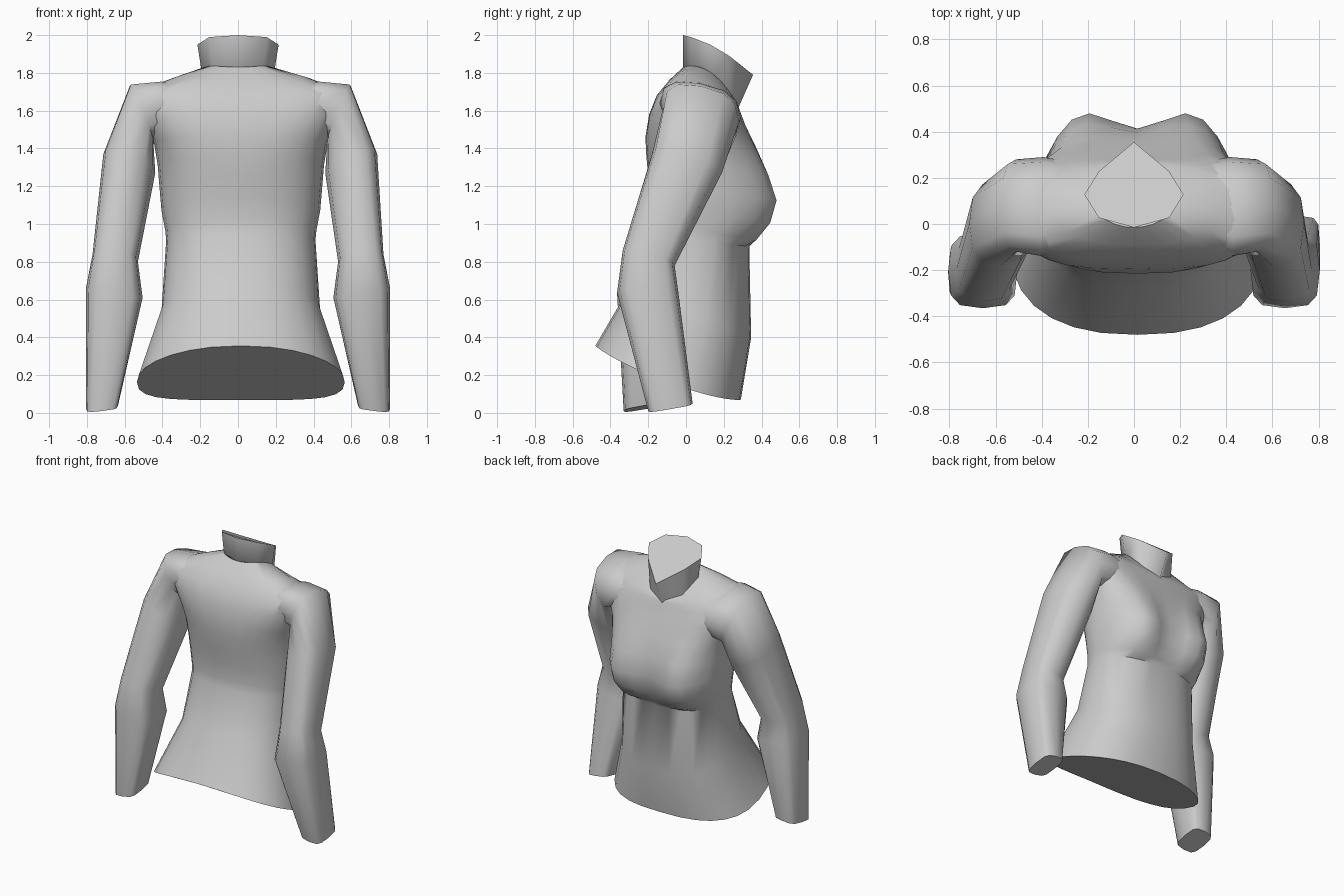
import bpy, bmesh, math
from mathutils import Vector

if "Cube" in bpy.data.objects:
    bpy.data.objects.remove(bpy.data.objects["Cube"])


def loft(name, rings, angle=50):
    """Skin a list of equal-length point rings and cap both ends."""
    bm = bmesh.new()
    rows = [[bm.verts.new(p) for p in ring] for ring in rings]
    n = len(rows[0])
    for a, b in zip(rows, rows[1:]):
        for i in range(n):
            bm.faces.new((a[i], a[(i + 1) % n], b[(i + 1) % n], b[i]))
    bm.faces.new(rows[0])
    bm.faces.new(rows[-1])
    bmesh.ops.recalc_face_normals(bm, faces=bm.faces)
    me = bpy.data.meshes.new(name)
    bm.to_mesh(me)
    bm.free()
    ob = bpy.data.objects.new(name, me)
    bpy.context.collection.objects.link(ob)
    bpy.ops.object.select_all(action='DESELECT')
    ob.select_set(True)
    bpy.context.view_layer.objects.active = ob
    bpy.ops.object.shade_smooth_by_angle(angle=math.radians(angle))
    return ob


def spow(v, e):
    return math.copysign(abs(v) ** e, v)


def body_ring(hx, yb, zb, yf, zf, power, lift=0.0, bust=0.0, cx=0.015, n=28):
    """Squared-off oval sloping from back (yb, zb) to front (yf, zf).
    lift raises the sides, bust pushes out two mounds at the front."""
    pts = []
    for i in range(n):
        t = 2 * math.pi * i / n
        x, s = spow(math.cos(t), 2 / power), spow(math.sin(t), 2 / power)
        f = (s + 1) / 2
        y = yb + (yf - yb) * f
        if s > 0:
            y += bust * s ** 0.3 * math.exp(-((abs(hx * x) - 0.26) / 0.16) ** 2)
        pts.append((cx + hx * x, y, zb + (zf - zb) * f + lift * x * x))
    return pts


# torso from hem to neck base, with the bust and shoulders shaped in
loft("torso", [body_ring(*r) for r in (
    (0.55, -0.48, 0.355, 0.29, 0.07, 2.4, -0.05),
    (0.42, -0.29, 0.68, 0.345, 0.40, 2.3),
    (0.395, -0.18, 0.95, 0.335, 0.88, 2.3),
    (0.40, -0.175, 1.02, 0.345, 0.91, 2.3, 0.0, 0.06),
    (0.42, -0.18, 1.14, 0.38, 1.00, 2.3, 0.0, 0.105),
    (0.43, -0.20, 1.25, 0.405, 1.12, 2.3, 0.0, 0.115),
    (0.44, -0.21, 1.36, 0.39, 1.26, 2.4, 0.0, 0.075),
    (0.46, -0.215, 1.46, 0.36, 1.40, 2.7, 0.0, 0.03),
    (0.51, -0.195, 1.58, 0.315, 1.52, 3.2, 0.0, 0.005),
    (0.57, -0.155, 1.68, 0.285, 1.60, 3.2, 0.04),
    (0.37, -0.09, 1.76, 0.275, 1.63, 2.5, 0.06),
    (0.19, -0.015, 1.83, 0.27, 1.64, 2.0, 0.07, 0.0, 0.0))])

# flared, slanted collar: eight sides with a point at the throat
base = body_ring(0.185, -0.015, 1.81, 0.275, 1.61, 2, 0.05, 0, 0.0, 8)
top = body_ring(0.215, -0.015, 2.0, 0.27, 1.86, 2, 0.02, 0, 0.0, 8)
top[2] = (0.0, 0.355, 1.79)
loft("neck", [base, top], 75)


def arm_ring(outer, inner, yb, yf, tilt=0.0, e=0.75, n=12):
    """Oval through an outer and inner (x, z) point; tilt lowers its front."""
    o, i = Vector(outer), Vector(inner)
    c, u = (o + i) / 2, (o - i) / 2
    pts = []
    for k in range(n):
        t = 2 * math.pi * k / n
        a, b = spow(math.cos(t), e), spow(math.sin(t), e)
        pts.append((c.x + u.x * a, (yb + yf) / 2 + (yf - yb) / 2 * b,
                    c.y + u.y * a - tilt * b))
    return pts


# arms: the same upper arm mirrored, wrists swung differently
for side, name, wrist in ((1, "right_arm", (-0.20, 0.035)),
                          (-1, "left_arm", (-0.33, -0.10))):
    rings = [
        arm_ring((0.28, 1.72), (0.30, 1.48), -0.09, 0.27, 0.04),
        arm_ring((0.42, 1.745), (0.39, 1.45), -0.14, 0.29, 0.04),
        arm_ring((0.585, 1.73), (0.46, 1.43), -0.12, 0.28, 0.04),
        arm_ring((0.725, 1.37), (0.45, 1.27), -0.18, 0.19, 0.05),
        arm_ring((0.77, 0.84), (0.53, 0.80), -0.335, -0.06, 0.04, 0.65),
        arm_ring((0.805, 0.66), (0.505, 0.61), -0.365, -0.04, 0.0, 0.6),
        arm_ring((0.805, 0.02), (0.635, 0.04), *wrist, -0.02, 0.55)]
    # the shoulders sit slightly to the right of centre
    rings = [[(side * x + (0.012 if k < 4 else 0), y, max(z, 0.0))
              for x, y, z in ring] for k, ring in enumerate(rings)]
    loft(name, rings, 65)
